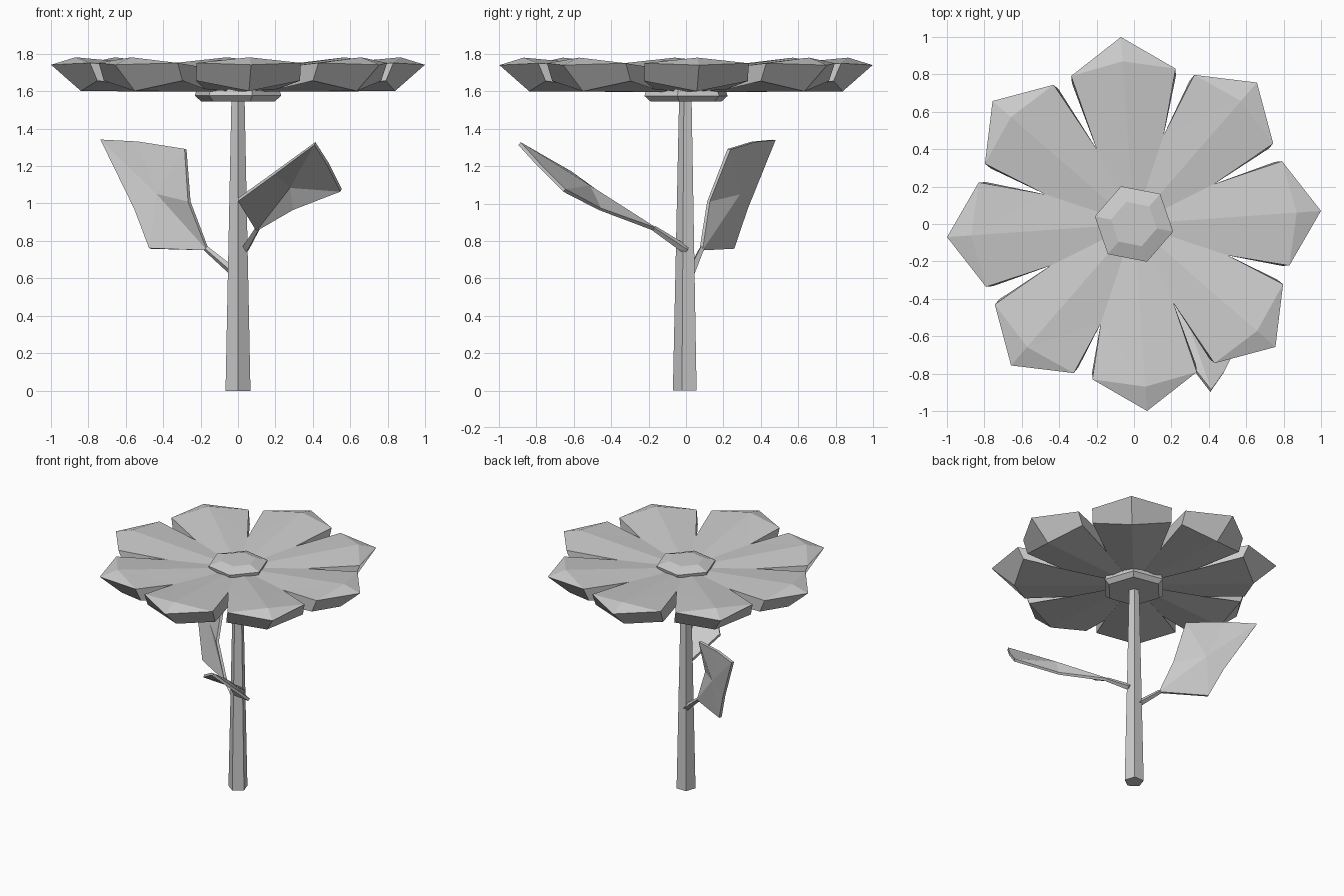
import bpy, bmesh
from math import radians, cos, sin
from mathutils import Vector

if "Cube" in bpy.data.objects:
    bpy.data.objects.remove(bpy.data.objects["Cube"])


def polar(r, deg, z):
    return Vector((r * cos(radians(deg)), r * sin(radians(deg)), z))


def finish(name, bm):
    bmesh.ops.remove_doubles(bm, verts=bm.verts, dist=0.0005)
    bmesh.ops.recalc_face_normals(bm, faces=bm.faces)
    me = bpy.data.meshes.new(name)
    bm.to_mesh(me)
    bm.free()
    ob = bpy.data.objects.new(name, me)
    bpy.context.collection.objects.link(ob)
    return ob


def lathe(name, profile, sides, start):
    """Closed faceted solid from (radius, z) rings."""
    bm = bmesh.new()
    rings = [[bm.verts.new(polar(r, start + 360 * i / sides, z)) for i in range(sides)]
             for r, z in profile]
    for a, b in zip(rings, rings[1:]):
        for i in range(sides):
            j = (i + 1) % sides
            bm.faces.new((a[i], a[j], b[j], b[i]))
    bm.faces.new(rings[0][::-1])
    bm.faces.new(rings[-1])
    return finish(name, bm)


# Stem (five-sided, tapering)
lathe("stem", [(0.07, 0), (0.037, 1.56)], 5, -90)

# Flower centre, above and below the petals
lathe("flower_centre", [(0.20, 1.68), (0.213, 1.735), (0.125, 1.765)], 6, 49)
lathe("flower_base", [(0.20, 1.545), (0.235, 1.575), (0.22, 1.62)], 6, 49)

# Ring of eight petals with shared notches
NOTCH = [0.48, 0.50, 0.45, 0.50, 0.50, 0.56, 0.47, 0.53]
bm = bmesh.new()
for k in range(8):
    a = 4 + 45 * k
    r0, r1 = NOTCH[k - 1], NOTCH[k]
    top = [polar(r0, a - 22.5, 1.725), polar(0.858, a - 19, 1.75), polar(1.0, a, 1.74),
           polar(0.858, a + 19, 1.75), polar(r1, a + 22.5, 1.725)]
    low = [polar(r0, a - 22.5, 1.61), polar(0.82, a - 19.8, 1.655), polar(0.84, a, 1.60),
           polar(0.82, a + 19.8, 1.655), polar(r1, a + 22.5, 1.61)]
    T = [bm.verts.new(p) for p in top]
    L = [bm.verts.new(p) for p in low]
    ridge = bm.verts.new(polar(0.87, a, 1.78))
    ct = bm.verts.new((0, 0, 1.70))
    cl = bm.verts.new((0, 0, 1.595))
    fan = [ct] + T
    for i in range(6):
        bm.faces.new((fan[i], fan[(i + 1) % 6], ridge))
    for i in range(4):
        bm.faces.new((L[i], L[i + 1], T[i + 1], T[i]))
    bm.faces.new((cl, L[2], L[1], L[0]))
    bm.faces.new((cl, L[4], L[3], L[2]))
finish("petals", bm)


# Leaves: folded blade fanned round its midrib point, plus a thin stalk
def leaf(name, base, outline, mid):
    bm = bmesh.new()
    vs = [bm.verts.new(p) for p in outline]
    c = bm.verts.new(mid)
    for i in range(len(vs)):
        bm.faces.new((vs[i], vs[(i + 1) % len(vs)], c))
    blade = finish(name, bm)
    mod = blade.modifiers.new("thickness", 'SOLIDIFY')
    mod.thickness = 0.02
    mod.offset = 0

    b, j = Vector(base), Vector(outline[0])
    d = j - b
    bm = bmesh.new()
    bmesh.ops.create_cone(bm, cap_ends=True, segments=4, radius1=0.024,
                          radius2=0.015, depth=d.length + 0.03)
    stalk = finish(name + "_stalk", bm)
    stalk.location = (b + j) / 2
    stalk.rotation_euler = d.to_track_quat('Z', 'Y').to_euler()


leaf("left_leaf", (-0.03, 0.03, 0.64),
     [(-0.16, 0.08, 0.75), (-0.47, 0.25, 0.76), (-0.55, 0.32, 0.97), (-0.73, 0.47, 1.34),
      (-0.53, 0.36, 1.33), (-0.28, 0.23, 1.29), (-0.26, 0.12, 1.01)],
     (-0.43, 0.28, 1.05))
leaf("front_leaf", (0.04, -0.01, 0.76),
     [(0.10, -0.16, 0.86), (0.0, -0.42, 1.02), (0.20, -0.62, 1.165), (0.41, -0.89, 1.32),
      (0.48, -0.79, 1.21), (0.55, -0.65, 1.07), (0.30, -0.46, 0.97)],
     (0.28, -0.52, 1.09))
